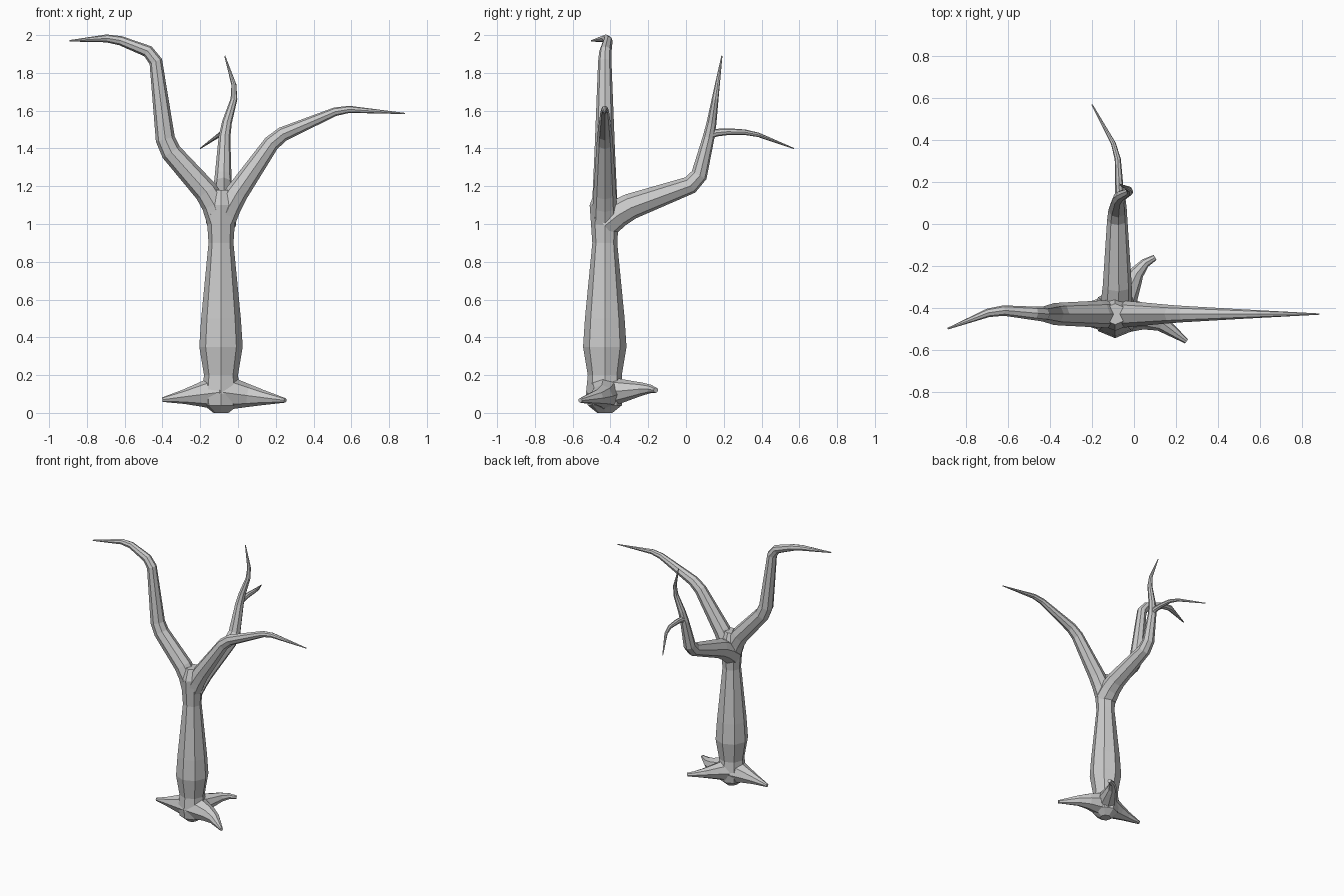
import bpy, bmesh, math
from mathutils import Vector

cube = bpy.data.objects.get("Cube")
if cube:
    bpy.data.objects.remove(cube)

bark = bpy.data.materials.new("grey_bark")
bark.use_nodes = True
grey = (0.6, 0.6, 0.6, 1)
bark.diffuse_color = grey
bark.node_tree.nodes["Principled BSDF"].inputs["Base Color"].default_value = grey

SIDES = 8
AXIS_X, AXIS_Y = -0.09, -0.43   # where the trunk stands


def tube(name, points, radii):
    """Faceted tube through the points, with one radius for each point."""
    bm = bmesh.new()
    rings = []
    side = None
    for i, point in enumerate(points):
        previous = points[max(i - 1, 0)]
        following = points[min(i + 1, len(points) - 1)]
        along = ((point - previous).normalized() + (following - point).normalized()).normalized()
        # Carry the ring direction along so the tube does not twist
        if side is None:
            side = Vector((0, 1, 0)) if abs(along.y) < 0.8 else Vector((1, 0, 0))
        side = (side - along * side.dot(along)).normalized()
        other = along.cross(side)
        ring = []
        for k in range(SIDES):
            angle = math.tau * k / SIDES
            spoke = side * math.cos(angle) + other * math.sin(angle)
            ring.append(bm.verts.new(point + spoke * radii[i]))
        rings.append(ring)
    for low, high in zip(rings, rings[1:]):
        for k in range(SIDES):
            n = (k + 1) % SIDES
            bm.faces.new((low[k], low[n], high[n], high[k]))
    bm.faces.new(list(reversed(rings[0])))
    bm.faces.new(rings[-1])
    bmesh.ops.recalc_face_normals(bm, faces=bm.faces)
    mesh = bpy.data.meshes.new(name)
    bm.to_mesh(mesh)
    bm.free()
    mesh.materials.append(bark)
    bpy.context.collection.objects.link(bpy.data.objects.new(name, mesh))


def soften_bends(corners, reach=0.04):
    """Replace each inner corner by two points, one on either side of it."""
    points = [corners[0]]
    for before, corner, after in zip(corners, corners[1:], corners[2:]):
        for neighbour in (before, after):
            span = neighbour - corner
            points.append(corner + span.normalized() * min(reach, span.length / 3))
    return points + [corners[-1]]


def limb(name, path, thick, thin, power=1.0):
    """Branch or root whose radius falls from thick to thin along its length."""
    points = soften_bends([Vector(p) for p in path])
    travelled = [0.0]
    for a, b in zip(points, points[1:]):
        travelled.append(travelled[-1] + (b - a).length)
    radii = [thin + (thick - thin) * (1 - d / travelled[-1]) ** power for d in travelled]
    tube(name, points, radii)


# Trunk: height and radius, from the pointed foot to the fork
trunk_profile = [(0, 0.04), (0.04, 0.09), (0.1, 0.1), (0.2, 0.09), (0.35, 0.115),
                 (0.5, 0.105), (0.9, 0.066), (1.1, 0.08), (1.18, 0.05)]
tube("trunk",
     [Vector((AXIS_X, AXIS_Y, height)) for height, radius in trunk_profile],
     [radius for height, radius in trunk_profile])

# Two side branches spreading from the fork
fork = (AXIS_X, AXIS_Y, 1)
limb("right_branch", [fork, (-0.14, AXIS_Y, 1.14), (-0.38, AXIS_Y, 1.41),
                      (-0.44, AXIS_Y, 1.9), (-0.66, -0.41, 1.985), (-0.89, -0.5, 1.97)],
     thick=0.07, thin=0.004, power=0.7)
limb("left_branch", [fork, (-0.03, AXIS_Y, 1.13), (0.2, AXIS_Y, 1.46),
                     (0.55, AXIS_Y, 1.61), (0.885, AXIS_Y, 1.585)],
     thick=0.07, thin=0.003)

# Back branch, which turns upwards and carries one twig
limb("back_branch", [fork, (-0.08, -0.33, 1.08), (-0.08, 0.06, 1.22), (-0.07, 0.13, 1.5),
                     (-0.01, 0.16, 1.7), (-0.07, 0.19, 1.89)],
     thick=0.08, thin=0.003)
limb("back_twig", [(-0.07, 0.12, 1.47), (-0.07, 0.18, 1.49),
                   (-0.08, 0.35, 1.485), (-0.2, 0.57, 1.4)],
     thick=0.022, thin=0.003)

# Three roots spreading from the foot
foot = (AXIS_X, AXIS_Y, 0.11)
limb("right_root", [foot, (-0.25, AXIS_Y, 0.09), (-0.4, -0.42, 0.07)],
     thick=0.1, thin=0.012, power=1.2)
limb("left_root", [foot, (0.1, -0.45, 0.085), (0.25, -0.56, 0.066)],
     thick=0.1, thin=0.012, power=1.2)
limb("back_root", [foot, (-0.02, -0.3, 0.12), (0.03, -0.2, 0.13), (0.1, -0.16, 0.12)],
     thick=0.09, thin=0.014, power=1.2)
